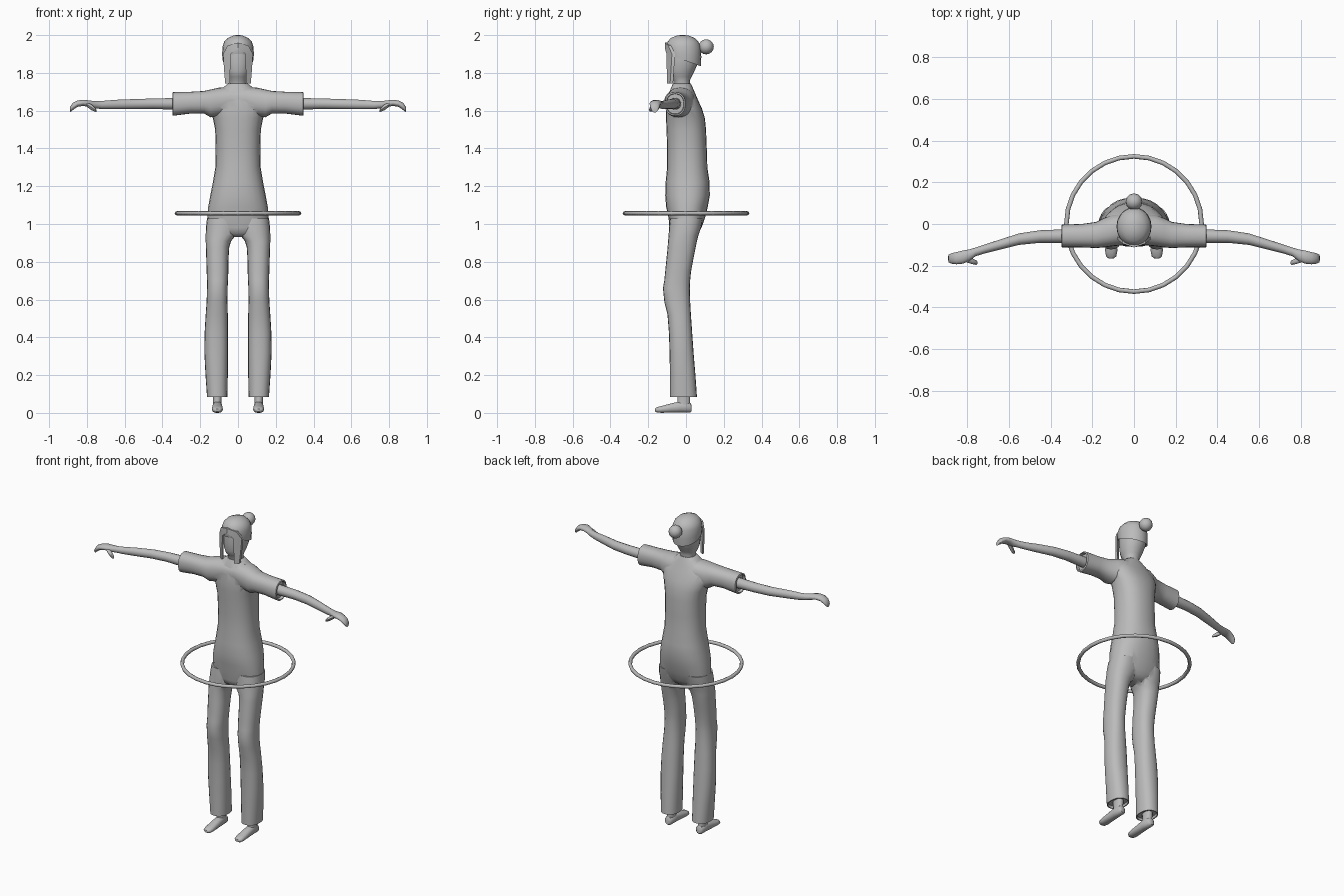
import bpy, bmesh, math
from mathutils import Vector

grey = bpy.data.materials.new("soft_grey")
grey.diffuse_color = (0.5, 0.5, 0.5, 1)


def finish(name, bm, angle=50):
    bmesh.ops.recalc_face_normals(bm, faces=bm.faces[:])
    me = bpy.data.meshes.new(name)
    bm.to_mesh(me)
    bm.free()
    ob = bpy.data.objects.new(name, me)
    bpy.context.collection.objects.link(ob)
    me.materials.append(grey)
    smooth(ob, angle)
    return ob


def smooth(ob, angle=50):
    bpy.ops.object.select_all(action='DESELECT')
    ob.select_set(True)
    bpy.context.view_layer.objects.active = ob
    bpy.ops.object.shade_smooth_by_angle(angle=math.radians(angle))


def loft(name, axis, rows, side=1, n=20, power=2.3, bend=None):
    """Rows are (t, a0, a1, b0, b1): rounded sections; side mirrors x."""
    bm = bmesh.new()
    rings = []
    for t, a0, a1, b0, b1 in rows:
        ring = []
        for i in range(n):
            w = 2 * math.pi * i / n
            c, s = math.cos(w), math.sin(w)
            a = (a0 + a1) / 2 + (a1 - a0) / 2 * math.copysign(abs(c) ** (2 / power), c)
            b = (b0 + b1) / 2 + (b1 - b0) / 2 * math.copysign(abs(s) ** (2 / power), s)
            p = {'z': (a, b, t), 'x': (t, a, b), 'y': (a, t, b)}[axis]
            p = Vector((p[0] * side, p[1], p[2]))
            ring.append(bm.verts.new(bend(p) if bend else p))
        rings.append(ring)
    for r0, r1 in zip(rings, rings[1:]):
        for i in range(n):
            j = (i + 1) % n
            bm.faces.new((r0[i], r0[j], r1[j], r1[i]))
    bm.faces.new(rings[0])
    bm.faces.new(rings[-1])
    return finish(name, bm)


def sym(rows):
    return [(t, -w, w, b0, b1) for t, w, b0, b1 in rows]


# Clothes: torso, sleeves and trouser legs joined into one skin
clothes = loft("clothes", 'z', sym([
    (0.93, 0.05, -0.05, 0.04), (0.95, 0.11, -0.08, 0.065), (0.98, 0.155, -0.088, 0.082),
    (1.03, 0.163, -0.092, 0.10), (1.09, 0.158, -0.105, 0.115), (1.15, 0.147, -0.11, 0.126),
    (1.22, 0.133, -0.108, 0.125), (1.30, 0.12, -0.10, 0.113), (1.40, 0.118, -0.10, 0.11),
    (1.50, 0.121, -0.103, 0.106), (1.56, 0.133, -0.106, 0.10), (1.61, 0.15, -0.106, 0.085),
    (1.66, 0.148, -0.10, 0.062), (1.70, 0.11, -0.088, 0.045), (1.73, 0.07, -0.075, 0.032),
    (1.745, 0.05, -0.068, 0.025)]), n=24)
half = [(0.04, -0.10, 0.05, 1.59, 1.725), (0.10, -0.106, 0.045, 1.57, 1.722),
        (0.145, -0.112, 0.028, 1.565, 1.712), (0.18, -0.115, 0.01, 1.585, 1.704),
        (0.25, -0.112, 0.0, 1.585, 1.70), (0.345, -0.112, -0.003, 1.573, 1.698),
        (0.348, -0.104, -0.011, 1.582, 1.69), (0.33, -0.102, -0.013, 1.584, 1.688)]
pieces = [loft("sleeves", 'x', [(-r[0],) + r[1:] for r in half[::-1]] + half, n=24)]
for side in (-1, 1):
    pieces.append(loft("trouser_leg", 'z', [
        (0.10, 0.064, 0.156, -0.077, 0.05), (0.085, 0.062, 0.158, -0.079, 0.052),
        (0.085, 0.056, 0.164, -0.085, 0.058), (0.20, 0.054, 0.172, -0.085, 0.05),
        (0.32, 0.053, 0.178, -0.087, 0.04), (0.42, 0.053, 0.177, -0.09, 0.033),
        (0.52, 0.054, 0.171, -0.098, 0.026), (0.59, 0.056, 0.166, -0.115, 0.022),
        (0.66, 0.055, 0.164, -0.122, 0.02), (0.70, 0.053, 0.164, -0.115, 0.022),
        (0.75, 0.051, 0.166, -0.11, 0.027), (0.82, 0.050, 0.168, -0.103, 0.04),
        (0.88, 0.046, 0.17, -0.097, 0.052), (0.91, 0.036, 0.171, -0.095, 0.058),
        (0.94, 0.012, 0.171, -0.092, 0.066), (0.98, 0.006, 0.17, -0.09, 0.08),
        (1.03, 0.004, 0.164, -0.085, 0.09)], side))
for p in pieces:
    m = clothes.modifiers.new("join", 'BOOLEAN')
    m.operation, m.solver, m.object = 'UNION', 'EXACT', p
    bpy.context.view_layer.objects.active = clothes
    bpy.ops.object.modifier_apply(modifier=m.name)
    bpy.data.objects.remove(p)
smooth(clothes, 55)

for side, tag in ((-1, "right"), (1, "left")):
    # Arm with hand bent slightly forward
    loft(tag + "_arm", 'x', [
        (0.32, -0.09, -0.025, 1.605, 1.668), (0.45, -0.09, -0.03, 1.608, 1.665),
        (0.55, -0.10, -0.045, 1.607, 1.662), (0.65, -0.125, -0.077, 1.607, 1.658),
        (0.72, -0.142, -0.10, 1.608, 1.652), (0.76, -0.155, -0.113, 1.612, 1.651),
        (0.79, -0.178, -0.122, 1.618, 1.655), (0.82, -0.19, -0.127, 1.625, 1.658),
        (0.85, -0.193, -0.135, 1.62, 1.654), (0.875, -0.19, -0.14, 1.602, 1.642),
        (0.888, -0.184, -0.147, 1.592, 1.622), (0.89, -0.175, -0.155, 1.59, 1.605)],
        side, n=14, power=2)
    # Thumb
    loft(tag + "_thumb", 'x', [
        (0.80, -0.185, -0.155, 1.62, 1.645), (0.775, -0.192, -0.165, 1.602, 1.632),
        (0.755, -0.196, -0.174, 1.594, 1.614), (0.75, -0.19, -0.18, 1.594, 1.604)],
        side, n=8, power=2)
    # Foot and ankle
    loft(tag + "_foot", 'y', [
        (0.03, 0.095, 0.125, 0.008, 0.04), (0.022, 0.086, 0.133, 0.002, 0.055),
        (-0.03, 0.083, 0.135, 0.002, 0.062), (-0.08, 0.081, 0.137, 0.001, 0.05),
        (-0.13, 0.08, 0.138, 0.0, 0.037), (-0.155, 0.085, 0.134, 0.002, 0.03),
        (-0.165, 0.097, 0.122, 0.008, 0.022)], side, n=14)
    loft(tag + "_ankle", 'z', [
        (0.03, 0.086, 0.133, -0.05, 0.025), (0.06, 0.088, 0.132, -0.045, 0.022),
        (0.12, 0.085, 0.135, -0.045, 0.025)], side, n=14)

# Neck and head
loft("head", 'z', sym([
    (1.72, 0.048, -0.066, 0.025), (1.76, 0.044, -0.066, 0.02), (1.78, 0.053, -0.085, 0.03),
    (1.81, 0.064, -0.093, 0.045), (1.85, 0.073, -0.095, 0.063), (1.90, 0.077, -0.095, 0.072),
    (1.94, 0.07, -0.09, 0.065)]), n=20, power=2.1)


# Knitted hat, its rim rising towards the front
def tilt(p):
    p.z -= 0.36 * (p.y + 0.01) * max(0, min(1, (1.93 - p.z) / 0.06))
    return p


loft("hat", 'z', sym([
    (1.875, 0.075, -0.092, 0.07), (1.867, 0.082, -0.102, 0.078), (1.90, 0.084, -0.106, 0.081),
    (1.94, 0.082, -0.106, 0.078), (1.965, 0.073, -0.098, 0.066), (1.985, 0.053, -0.08, 0.045),
    (1.997, 0.026, -0.05, 0.015), (2.0, 0.008, -0.03, -0.01)]), n=20, power=2, bend=tilt)
bm = bmesh.new()
bmesh.ops.create_uvsphere(bm, u_segments=12, v_segments=8, radius=0.04)
bmesh.ops.translate(bm, verts=bm.verts[:], vec=(0, 0.107, 1.938))
finish("hat_bobble", bm)

# Parted hair: two curtains hanging in front of the face
outline = [(0, 1.932), (0.038, 1.90), (0.041, 1.82), (0.043, 1.745),
           (0.068, 1.745), (0.074, 1.82), (0.079, 1.90), (0.055, 1.945), (0, 1.96)]
bm = bmesh.new()
for side in (-1, 1):
    def layer(off):
        return [bm.verts.new((side * x, -0.112 + 6 * x * x + off, z)) for x, z in outline]
    front, back = layer(0), layer(0.016)
    n = len(outline)
    for i in range(n):
        j = (i + 1) % n
        bm.faces.new((front[i], front[j], back[j], back[i]))
    for k in range(4):
        a, b, c, d = k, k + 1, (n - 2 - k) % n, n - 1 - k
        for v in (front, back):
            quad = [v[a], v[b], v[c], v[d]]
            bm.faces.new(quad if b != c else quad[:2] + quad[3:])
finish("hair_curtains", bm, 35)

# Hoop around the hips
bpy.ops.mesh.primitive_torus_add(major_segments=28, minor_segments=8, major_radius=0.324,
                                 minor_radius=0.011, location=(0, 0, 1.057))
hoop = bpy.context.object
hoop.name = "hoop"
hoop.data.materials.append(grey)
smooth(hoop)
